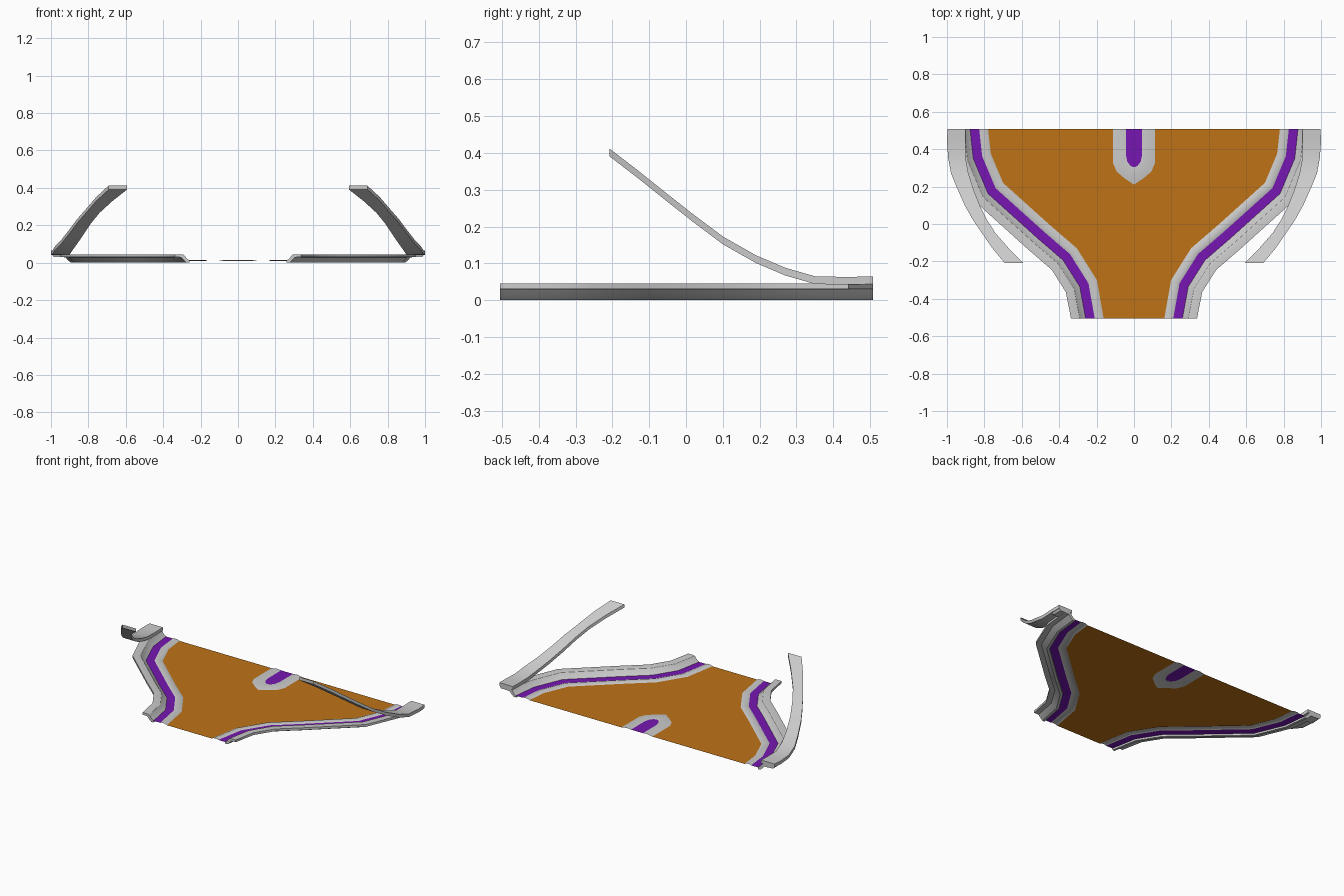
import bpy
from mathutils import Vector

if "Cube" in bpy.data.objects:
    bpy.data.objects.remove(bpy.data.objects["Cube"])

def mat(name, rgb):
    m = bpy.data.materials.new(name)
    m.diffuse_color = (*rgb, 1)
    m.use_nodes = True
    m.node_tree.nodes["Principled BSDF"].inputs["Base Color"].default_value = m.diffuse_color
    return m

ORANGE = mat("orange", (0.52, 0.17, 0.008))
PURPLE = mat("purple", (0.18, 0.008, 0.44))

def make(name, verts, faces, material=None, smooth=True):
    """Right-hand half mesh, mirrored to the left."""
    me = bpy.data.meshes.new(name)
    me.from_pydata([tuple(v) for v in verts], [], faces)
    me.update()
    ob = bpy.data.objects.new(name, me)
    bpy.context.collection.objects.link(ob)
    if material:
        me.materials.append(material)
    mod = ob.modifiers.new("mirror", 'MIRROR')
    mod.use_clip = True
    bpy.ops.object.select_all(action='DESELECT')
    ob.select_set(True)
    bpy.context.view_layer.objects.active = ob
    if smooth:
        bpy.ops.object.shade_smooth_by_angle(angle=0.6)
    return ob

def loft(name, rows, material=None, closed=False):
    """Rows run along the path, each row is one cross-section."""
    n, m = len(rows), len(rows[0])
    verts = [v for r in rows for v in r]
    faces = []
    for i in range(n - 1):
        for j in range(m if closed else m - 1):
            k = (j + 1) % m
            faces.append((i*m + j, (i+1)*m + j, (i+1)*m + k, i*m + k))
    if closed:
        faces.append(tuple(range(m)))
        faces.append(tuple((n-1)*m + j for j in reversed(range(m))))
    return make(name, verts, faces, material)

# edge of the track surface, back to front
EDGE = [Vector(p) for p in ((.78, .508), (.765, .375), (.70, .22), (.45, -.005),
                            (.305, -.13), (.198, -.30), (.162, -.505))]

def mitres(path):
    """Outward sideways direction at every path point; square at both ends."""
    out = []
    for i in range(len(path)):
        if i in (0, len(path) - 1):
            out.append(Vector((1, 0)))
            continue
        a = (path[i] - path[i-1]).normalized()
        b = (path[i+1] - path[i]).normalized()
        na, nb = Vector((-a.y, a.x)), Vector((-b.y, b.x))
        s = (na + nb).normalized()
        out.append(s / s.dot(na))
    return out

SIDE = mitres(EDGE)

def sweep(name, profile, material=None, closed=False):
    rows = [[(p.x + s.x*o, p.y + s.y*o, z) for o, z in profile]
            for p, s in zip(EDGE, SIDE)]
    return loft(name, rows, material, closed)

# kerb, stripe and outer barrier all follow the track edge
sweep("inner_kerb", [(0, .008), (.012, .014), (.038, .015), (.048, .011)])
sweep("edge_stripe", [(.048, .011), (.097, .011)], PURPLE)
sweep("outer_barrier", [(.097, .011), (.112, .022), (.128, .042), (.138, .045),
                        (.175, .045), (.175, .030), (.143, .029), (.125, .010),
                        (.113, 0), (.097, 0)], closed=True)

# centre island outlines, back to front, right half
OUTER = [(.112, .508), (.112, .325), (.093, .28), (.045, .24), (0, .21)]
INNER = [(.043, .508), (.043, .37), (.036, .335), (.02, .312), (0, .303)]
rows = []
for a, c in zip(OUTER, INNER):
    a, c = Vector(a), Vector(c)
    mid = c.lerp(a, .45)
    rows.append([(*c, .012), (*mid, .015), (*a, .008)])
loft("island_border", rows)
pts = [(x, y, .012) for x, y in reversed(INNER)] + [(0, .508, .012)]
make("island_centre", pts, [tuple(range(len(pts)))], PURPLE, False)

# flat track surface, cut out around the island
pts = [(0, -.505)] + [tuple(p) for p in reversed(EDGE)] + OUTER
make("track_surface", [(x, y, .008) for x, y in pts],
     [tuple(range(len(pts)))], ORANGE, False)

# rising side arms: (y, inner x, outer x, mid height)
ARM = [(.508, .90, .997, .055), (.44, .90, 1.0, .053), (.35, .90, .993, .055),
       (.27, .885, .978, .078), (.19, .86, .945, .112), (.10, .825, .905, .163),
       (.02, .785, .86, .223), (-.05, .74, .812, .278),
       (-.13, .67, .757, .342), (-.208, .593, .692, .402)]
loft("side_arm", [[(a, y, z + .010), (b, y, z + .010), (b, y, z - .011),
                   (a, y, z - .011)] for y, a, b, z in ARM], closed=True)
# small foot under the start of each arm
loft("arm_foot", [[(.93, y, .045), (.997, y, .045), (.985, y, .031), (.93, y, .031)]
                  for y in (.508, .44)], closed=True)
